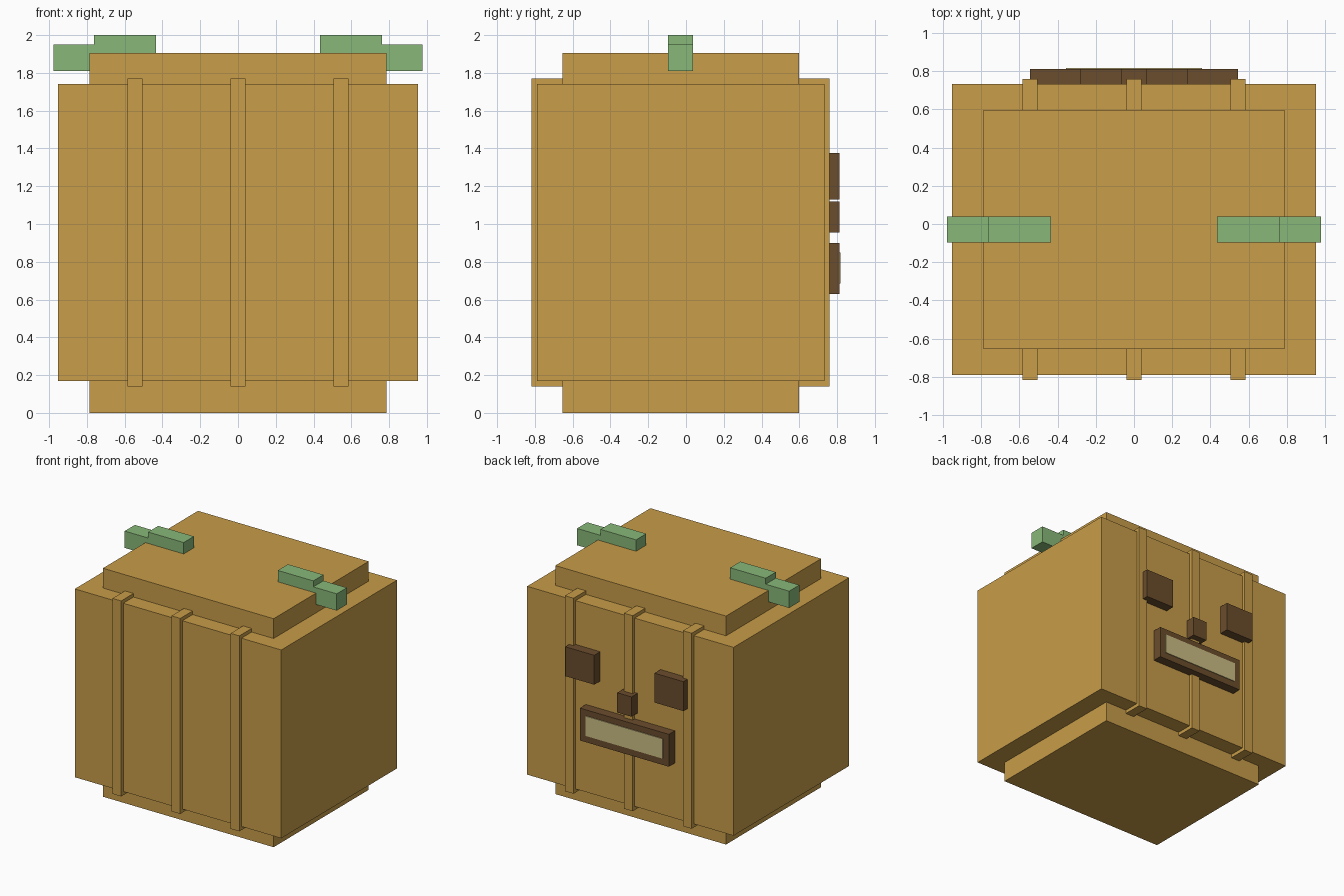
import bpy
import bmesh
from mathutils import Vector

cube = bpy.data.objects.get("Cube")
if cube:
    bpy.data.objects.remove(cube, do_unlink=True)


def material(name, color):
    mat = bpy.data.materials.new(name)
    mat.use_nodes = True
    rgba = (*color, 1.0)
    mat.diffuse_color = rgba
    bsdf = next(n for n in mat.node_tree.nodes if n.type == 'BSDF_PRINCIPLED')
    bsdf.inputs["Base Color"].default_value = rgba
    bsdf.inputs["Roughness"].default_value = 0.9
    return mat


tan = material("tan", (0.58, 0.337, 0.067))
brown = material("dark brown", (0.147, 0.074, 0.026))
green = material("leaf green", (0.25, 0.48, 0.19))
cream = material("cream", (0.60, 0.51, 0.23))


def box(name, xs, ys, zs, mat):
    """Axis-aligned box given by its (min, max) range on each axis."""
    low, high = (Vector(p) for p in zip(xs, ys, zs))
    bm = bmesh.new()
    bmesh.ops.create_cube(bm, size=1)
    bmesh.ops.scale(bm, vec=high - low, verts=bm.verts)
    mesh = bpy.data.meshes.new(name)
    bm.to_mesh(mesh)
    bm.free()
    mesh.materials.append(mat)
    obj = bpy.data.objects.new(name, mesh)
    obj.location = (low + high) / 2
    bpy.context.collection.objects.link(obj)
    return obj


# Body and the narrower block that shows as a lid and a base
box("body", (-0.952, 0.952), (-0.79, 0.733), (0.17, 1.74), tan)
box("lid_and_base", (-0.787, 0.787), (-0.655, 0.597), (0, 1.905), tan)

# Bands wrapping around the body
for side, x in (("right", -0.545), ("middle", 0), ("left", 0.545)):
    box(f"band_{side}", (x - 0.04, x + 0.04), (-0.818, 0.76), (0.14, 1.77), tan)

# Mirrored pairs: stepped leaves on the lid and square eyes
for side, s in (("right", -1), ("left", 1)):
    def span(a, b):
        return sorted((s * a, s * b))

    box(f"leaf_inner_{side}", span(0.434, 0.762), (-0.096, 0.038), (1.86, 2), green)
    box(f"leaf_outer_{side}", span(0.762, 0.978), (-0.096, 0.038), (1.81, 1.95), green)
    box(f"eye_{side}", span(0.278, 0.545), (0.72, 0.812), (1.13, 1.375), brown)

# Nose, mouth and the thin teeth plate
box("nose", (-0.066, 0.066), (0.72, 0.812), (0.955, 1.12), brown)
box("mouth", (-0.41, 0.41), (0.72, 0.812), (0.63, 0.9), brown)
box("teeth", (-0.355, 0.355), (0.811, 0.818), (0.685, 0.85), cream)
